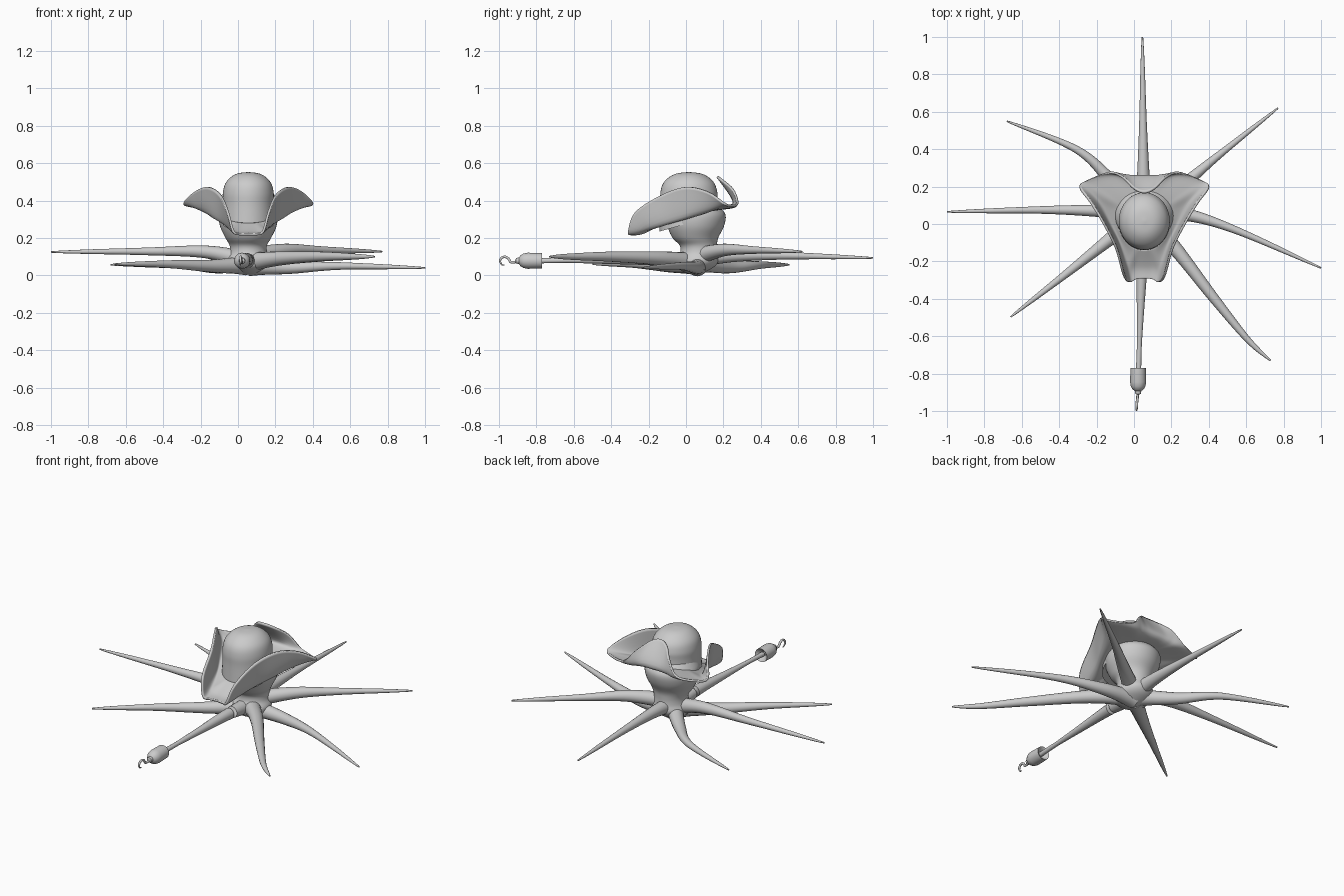
import bpy, bmesh, math
from mathutils import Vector

if "Cube" in bpy.data.objects:
    bpy.data.objects.remove(bpy.data.objects["Cube"])

CX = 0.055  # symmetry line of head and hat


def spline(pts, n, closed=False):
    """Catmull-Rom samples through points of any dimension."""
    pts = [Vector(p) for p in pts]
    m = len(pts)
    out = []
    for i in range(m if closed else m - 1):
        if closed:
            a, b, c, d = (pts[(i + k) % m] for k in (-1, 0, 1, 2))
        else:
            a, b, c, d = (pts[min(max(i + k, 0), m - 1)] for k in (-1, 0, 1, 2))
        for s in range(n):
            t = s / n
            out.append(0.5 * (2 * b + (c - a) * t + (2 * a - 5 * b + 4 * c - d) * t * t
                              + (3 * b - a - 3 * c + d) * t ** 3))
    if not closed:
        out.append(pts[-1])
    return out


def loft(name, rings, caps=True, angle=60):
    """Skin a list of closed rings."""
    bm = bmesh.new()
    vs = [[bm.verts.new(p) for p in r] for r in rings]
    n = len(vs[0])
    for a, b in zip(vs, vs[1:]):
        for i in range(n):
            j = (i + 1) % n
            bm.faces.new((a[i], a[j], b[j], b[i]))
    if caps:
        bm.faces.new(vs[0][::-1])
        bm.faces.new(vs[-1])
    bmesh.ops.recalc_face_normals(bm, faces=bm.faces)
    me = bpy.data.meshes.new(name)
    bm.to_mesh(me)
    bm.free()
    ob = bpy.data.objects.new(name, me)
    bpy.context.collection.objects.link(ob)
    bpy.ops.object.select_all(action='DESELECT')
    ob.select_set(True)
    bpy.context.view_layer.objects.active = ob
    bpy.ops.object.shade_smooth_by_angle(angle=math.radians(angle))
    return ob


def tube(name, pts, radii, steps=8, sides=16):
    """Tapered tube along a smooth path."""
    path = spline(pts, steps)
    rings = []
    for i, p in enumerate(path):
        d = (path[min(i + 1, len(path) - 1)] - path[max(i - 1, 0)]).normalized()
        side = d.cross(Vector((0, 0, 1))) if abs(d.x) > abs(d.z) and len(pts) < 6 else None
        if side is None:
            side = Vector((1, 0, 0)) - d * d.x
        side.normalize()
        up = side.cross(d)
        f = i / (len(path) - 1) * (len(radii) - 1)
        k = min(int(f), len(radii) - 2)
        r = radii[k] + (radii[k + 1] - radii[k]) * (f - k)
        rings.append([p + r * (math.cos(t) * side + math.sin(t) * up)
                      for t in (2 * math.pi * s / sides for s in range(sides))])
    return loft(name, rings)


def circle(n=48):
    return [(math.cos(2 * math.pi * i / n), math.sin(2 * math.pi * i / n)) for i in range(n)]


# Head and underside: z, radius, y centre
head = spline([(.004, .01, .045), (.015, .05, .045), (.045, .1, .05), (.08, .115, .06),
               (.12, .1, .068), (.16, .1, .066), (.2, .122, .05), (.26, .15, .052),
               (.32, .157, .055), (.36, .14, .045), (.42, .1, .03)], 5)
loft("head", [[(CX + r * c, cy + r * s, z) for c, s in circle()] for z, r, cy in head])

# Eight arms: paths from the body to the tip
arms = {
    "back_arm": [(.05, .06, .09), (.05, .25, .105), (.048, .55, .105), (.045, 1, .093)],
    "back_right_arm": [(.06, .06, .1), (.25, .2, .135), (.45, .365, .135), (.77, .62, .127)],
    "right_arm": [(.06, .06, .05), (.28, .05, .042), (.55, -.035, .05), (1, -.235, .04)],
    "front_right_arm": [(.06, .04, .07), (.22, -.13, .09), (.43, -.4, .1), (.61, -.62, .1), (.73, -.73, .1)],
    "front_arm": [(.05, .05, .07), (.045, -.15, .085), (.035, -.45, .082), (.024, -.79, .078)],
    "front_left_arm": [(.04, .05, .055), (-.14, -.09, .05), (-.38, -.28, .06), (-.66, -.497, .06)],
    "left_arm": [(.04, .06, .08), (-.17, .07, .125), (-.5, .075, .128), (-1, .065, .125)],
    "back_left_arm": [(.04, .06, .07), (-.12, .23, .045), (-.31, .4, .055), (-.68, .55, .057)],
}
for name, pts in arms.items():
    tip = .014 if name == "front_arm" else .004
    tube(name, pts, [.055, .042, .034, .027, .02, .013, tip], 10)

# Hat crown: z, radius factor, sheared to follow the tilted hat
crown = spline([(.27, 1.0), (.38, .97), (.44, .97), (.49, .88), (.525, .67), (.545, .4), (.552, .03)], 5)
rings = []
for z, f in crown:
    tilt = .28 * max(0, (.46 - z) / .19)
    rings.append([(CX + .14 * f * c, .015 + .157 * f * s, z + .157 * f * s * tilt + .03 * tilt)
                  for c, s in circle()])
loft("hat_crown", rings)

# Three-cornered brim: right half of the turned-up edge and of the roll below it
edge = [(.055, -.29, .22), (.10, -.295, .22), (.135, -.31, .235), (.165, -.27, .34), (.205, -.13, .43),
        (.27, 0, .472), (.34, .115, .447), (.4, .2, .388), (.355, .235, .372), (.24, .275, .385),
        (.17, .25, .46), (.11, .19, .512), (.055, .168, .528)]
roll = [(.055, -.23, .228), (.10, -.23, .228), (.135, -.23, .237), (.16, -.19, .256), (.20, -.09, .292),
        (.245, 0, .318), (.29, .1, .342), (.33, .175, .362), (.30, .21, .362), (.21, .25, .365),
        (.16, .256, .378), (.11, .256, .388), (.055, .256, .39)]


def mirrored(half):
    return half + [(2 * CX - x, y, z) for x, y, z in half[-2:0:-1]]


edge, roll = spline(mirrored(edge), 5, True), spline(mirrored(roll), 5, True)
columns = []
for e, m in zip(edge, roll):
    t = math.atan2(m.y - .015, m.x - CX)
    y = .015 + .15 * math.sin(t)
    inner = Vector((CX + .135 * math.cos(t), y, .318 + .28 * (y - .015)))
    columns.append(spline([inner, m, e], 7))
brim = loft("hat_brim", list(zip(*columns)), caps=False)
thick = brim.modifiers.new("thickness", 'SOLIDIFY')
thick.thickness = .012
thick.offset = 0

# Hook hand: cup turned around the y axis, then the bent hook
cup = [(-.80, .012), (-.772, .036), (-.77, .041), (-.845, .043), (-.868, .039), (-.885, .029), (-.893, .017),
       (-.908, .015), (-.912, .006)]
loft("hook_cup", [[(.022 + r * c, y, .078 + r * s) for c, s in circle(32)] for y, r in cup], angle=40)
tube("hook", [(.021, -.89, .078), (.019, -.92, .07), (.018, -.938, .072), (.016, -.95, .09), (.015, -.968, .099),
              (.014, -.986, .093), (.013, -.994, .076), (.013, -.985, .058), (.013, -.97, .055)],
     [.007, .007, .007, .006, .002], 6, 10)
